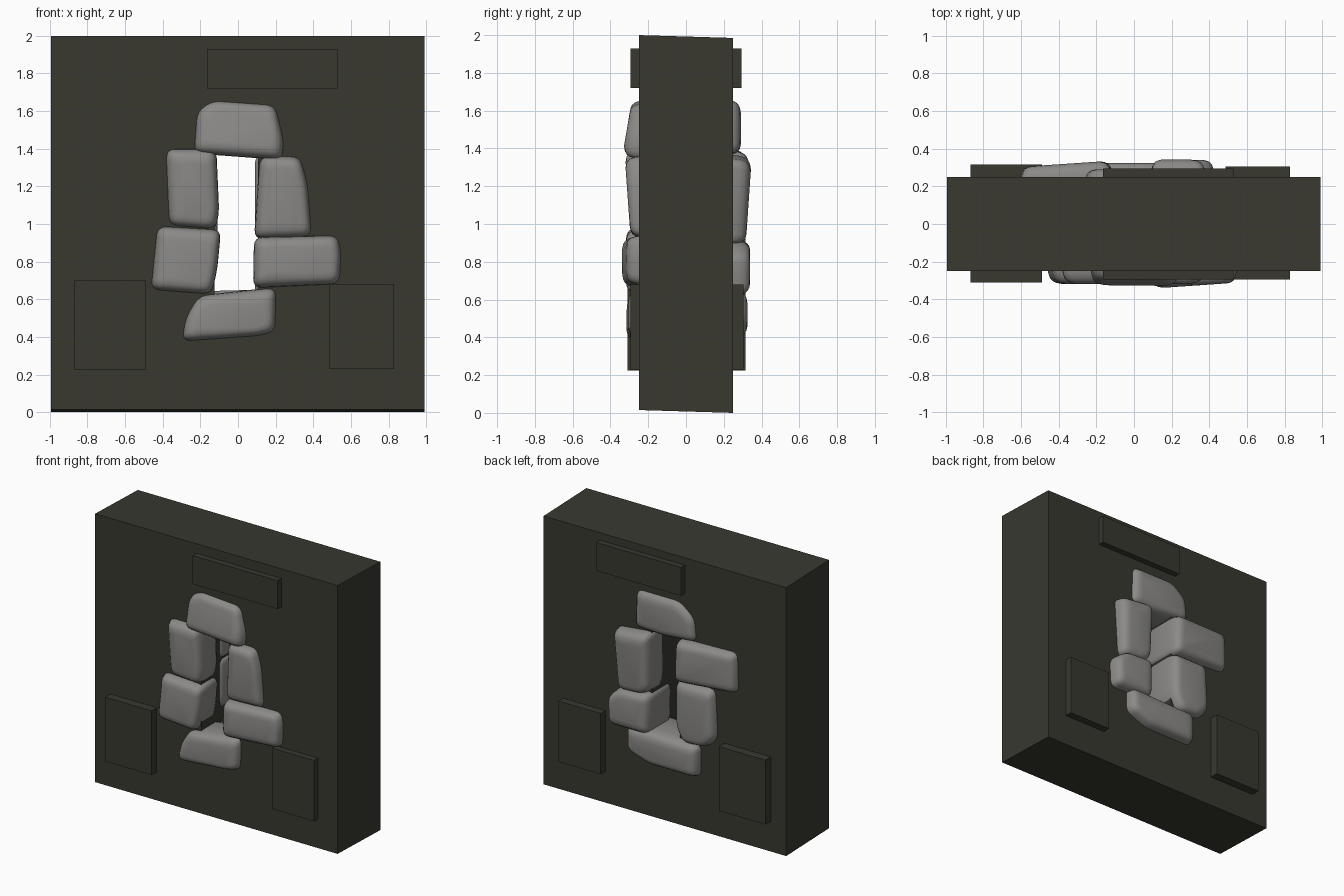
import bpy, bmesh, math
from mathutils import Vector

if "Cube" in bpy.data.objects:
    bpy.data.objects.remove(bpy.data.objects["Cube"])


def material(name, rgb):
    m = bpy.data.materials.new(name)
    m.diffuse_color = (*rgb, 1)
    m.use_nodes = True
    m.node_tree.nodes["Principled BSDF"].inputs["Base Color"].default_value = m.diffuse_color
    return m


DARK = material("dark wall", (0.040, 0.040, 0.030))
STONE = material("grey stone", (0.26, 0.255, 0.245))


def finish(bm, name, mat):
    bmesh.ops.recalc_face_normals(bm, faces=bm.faces[:])
    me = bpy.data.meshes.new(name)
    bm.to_mesh(me)
    bm.free()
    me.materials.append(mat)
    ob = bpy.data.objects.new(name, me)
    bpy.context.collection.objects.link(ob)
    return ob


def box(name, x0, x1, y0, y1, z0, z1):
    bm = bmesh.new()
    bmesh.ops.create_cube(bm, size=1)
    for v in bm.verts:
        v.co = (x1 if v.co.x > 0 else x0, y1 if v.co.y > 0 else y0,
                z1 if v.co.z > 0 else z0)
    return finish(bm, name, DARK)


def rounded(pts, r=0.05, n=4):
    """Round each corner of an outline with a short curve."""
    out = []
    for i, p in enumerate(pts):
        p, a, b = Vector(p), Vector(pts[i - 1]), Vector(pts[(i + 1) % len(pts)])
        s = p + (a - p) * min(0.45, r / (a - p).length)
        e = p + (b - p) * min(0.45, r / (b - p).length)
        for k in range(n + 1):
            t = k / n
            out.append(s * (1 - t) ** 2 + p * 2 * t * (1 - t) + e * t * t)
    return out


def stone(name, pts, face, inner, tilt_x=0, tilt_z=0):
    """Loft a rounded stone from its inner end to a tilted, soft-edged face."""
    ring = rounded(pts)
    c = sum(ring, Vector((0, 0))) / len(ring)
    half = (max(p.x for p in ring) - min(p.x for p in ring)) / 2
    hz = (max(p.y for p in ring) - min(p.y for p in ring)) / 2
    s = 1 if face > 0 else -1
    # (inset, depth below the face) for the rounded outer end
    prof = [(0, 0.09), (0.004, 0.055), (0.012, 0.03), (0.024, 0.014),
            (0.04, 0.005), (0.065, 0.0)]
    bm = bmesh.new()
    rows = []

    def add(inset, y, tilt):
        rows.append([bm.verts.new((c.x + (p.x - c.x) * (1 - inset / half),
                                   y + tilt * (tilt_x * (p.x - c.x) + tilt_z * (p.y - c.y)),
                                   c.y + (p.y - c.y) * (1 - inset / hz))) for p in ring])

    add(0.035, inner, 0)
    add(0.012, inner + s * 0.012, 0)
    add(0, inner + s * 0.04, 0)
    for inset, depth in prof:
        add(inset, face - s * depth, 1)
    n = len(ring)
    for a, b in zip(rows, rows[1:]):
        for i in range(n):
            bm.faces.new((a[i], a[(i + 1) % n], b[(i + 1) % n], b[i]))
    bm.faces.new(rows[0])
    bm.faces.new(rows[-1])
    for f in bm.faces:
        f.smooth = True
    return finish(bm, name, STONE)


# Wall: four slabs around the window opening, joined as one frame
HX0, HX1, HZ0, HZ1 = -0.125, 0.105, 0.61, 1.40
bm = bmesh.new()
xs, zs = (-0.995, HX0, HX1, 0.99), (0.0075, HZ0, HZ1, 1.9925)
grid = {(i, j, k): bm.verts.new((xs[i], y, zs[j] - 0.03 * y))
        for i in range(4) for j in range(4) for k, y in enumerate((-0.25, 0.25))}
for k in (0, 1):
    for i in range(3):
        for j in range(3):
            if (i, j) != (1, 1):
                bm.faces.new([grid[q] for q in ((i, j, k), (i + 1, j, k), (i + 1, j + 1, k), (i, j + 1, k))])
for lo, hi in ((0, 3), (1, 2)):
    for a in range(lo, hi):
        for e in (lo, hi):
            bm.faces.new([grid[q] for q in ((a, e, 0), (a + 1, e, 0), (a + 1, e, 1), (a, e, 1))])
            bm.faces.new([grid[q] for q in ((e, a, 0), (e, a + 1, 0), (e, a + 1, 1), (e, a, 1))])
finish(bm, "wall", DARK)

# Raised dark blocks that pass through the wall
box("top_block", -0.165, 0.53, -0.295, 0.295, 1.72, 1.93)
box("left_block", -0.87, -0.49, -0.31, 0.315, 0.225, 0.70)
box("right_block", 0.485, 0.83, -0.295, 0.305, 0.23, 0.68)

# Front window surround
stone("front_lintel", [(-.235, 1.375), (-.22, 1.60), (-.14, 1.66), (.20, 1.635), (.245, 1.44), (.235, 1.34)],
      -0.312, -0.06, 0, 0.10)
stone("front_left_upper", [(-.385, 1.40), (-.37, .99), (-.12, .97), (-.10, 1.06), (-.115, 1.40)],
      -0.308, -0.08, 0, -0.05)
stone("front_left_lower", [(-.465, .65), (-.43, .99), (-.09, .97), (-.11, .76), (-.14, .625)],
      -0.318, -0.08)
stone("front_sill", [(-.30, .375), (-.28, .50), (-.21, .62), (.205, .665), (.20, .43), (.12, .405)],
      -0.31, -0.04, 0.02)
stone("front_right_lower", [(.08, .66), (.085, .93), (.53, .94), (.55, .85), (.54, .68)],
      -0.325, -0.05, 0.05)
stone("front_right_upper", [(.085, .92), (.115, 1.36), (.33, 1.36), (.37, 1.22), (.395, .93)],
      -0.310, -0.05, 0, -0.05)

# Back window surround
stone("back_lintel", [(-.27, 1.385), (-.25, 1.56), (-.13, 1.66), (.23, 1.66), (.24, 1.37), (0, 1.36)],
      0.29, 0.0)
stone("back_left_upper", [(-.61, 1.10), (-.60, 1.40), (-.12, 1.385), (-.11, 1.07)],
      0.32, -0.05, 0.05)
stone("back_left_lower", [(-.42, 1.08), (-.44, .72), (-.36, .64), (-.17, .63), (-.11, .75), (-.11, 1.08)],
      0.315, -0.05)
stone("back_sill", [(-.30, .40), (-.30, .64), (.28, .655), (.28, .47), (.10, .40)],
      0.325, 0.0)
stone("back_right_lower", [(.09, .62), (.085, .92), (.33, .91), (.43, .83), (.42, .62)],
      0.34, 0.03)
stone("back_right_upper", [(.09, .95), (.15, .90), (.36, .89), (.385, 1.34), (.09, 1.37)],
      0.33, 0.12, 0, 0.05)
